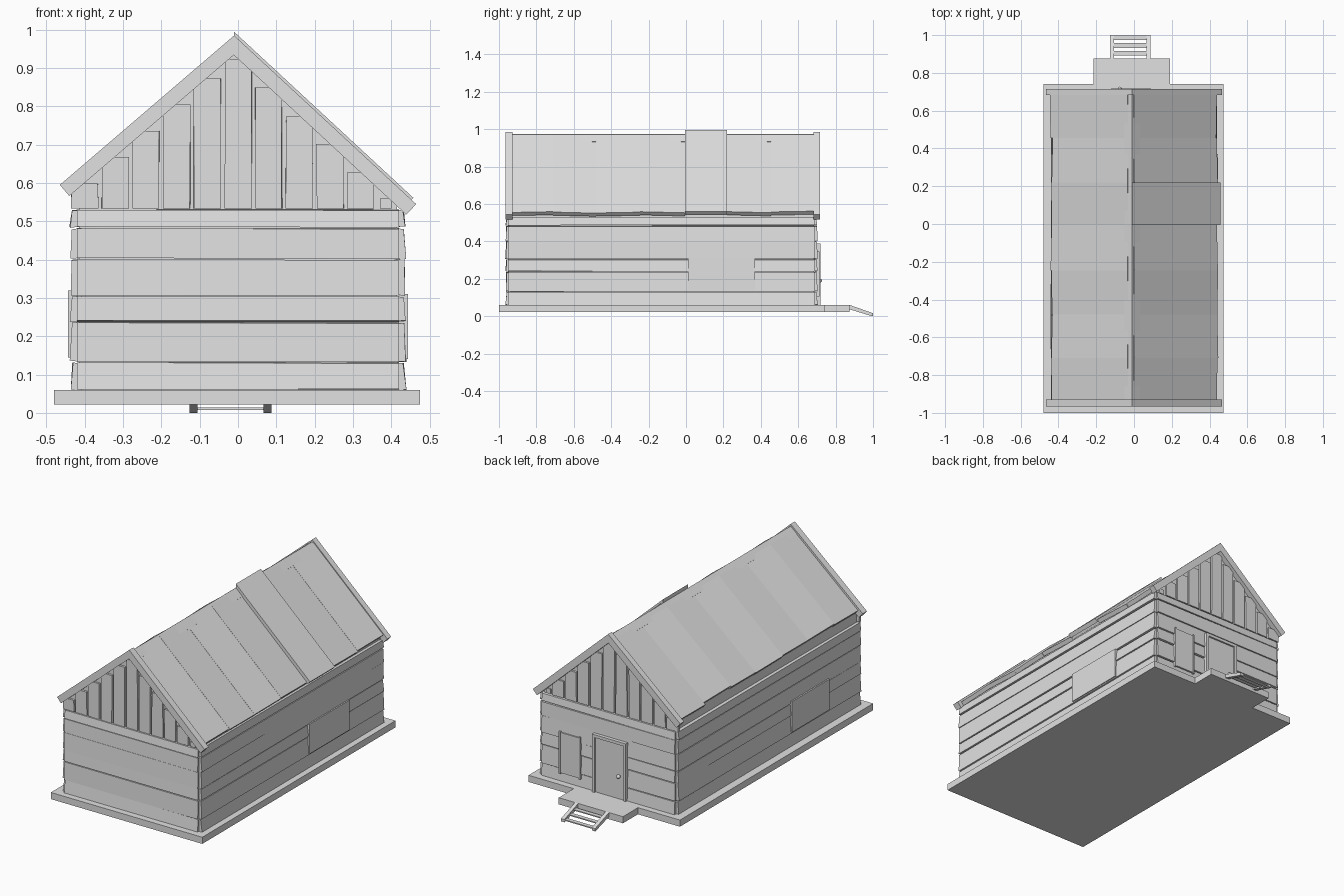
import bpy, bmesh, random
from mathutils import Vector

random.seed(4)
cube = bpy.data.objects.get("Cube")
if cube:
    bpy.data.objects.remove(cube, do_unlink=True)

grey = bpy.data.materials.new("plain_grey")
grey.use_nodes = True
colour = (0.75, 0.75, 0.75, 1)
grey.diffuse_color = colour
grey.node_tree.nodes["Principled BSDF"].inputs["Base Color"].default_value = colour


def finish(name, bm):
    bmesh.ops.recalc_face_normals(bm, faces=bm.faces)
    mesh = bpy.data.meshes.new(name)
    bm.to_mesh(mesh)
    bm.free()
    mesh.materials.append(grey)
    ob = bpy.data.objects.new(name, mesh)
    bpy.context.collection.objects.link(ob)
    return ob


def prism(name, profile, axis, a, b, wobble=0.0):
    """Extrude a closed 2D profile along an axis from a to b."""
    def point(p, d):
        p = [c + random.uniform(-wobble, wobble) for c in p]
        p.insert("xyz".index(axis), d)
        return Vector(p)
    bm = bmesh.new()
    start = [bm.verts.new(point(p, a)) for p in profile]
    end = [bm.verts.new(point(p, b)) for p in profile]
    bm.faces.new(start)
    bm.faces.new(end)
    n = len(profile)
    for i in range(n):
        j = (i + 1) % n
        bm.faces.new((start[i], start[j], end[j], end[i]))
    return finish(name, bm)


def box(name, x, y, z, wobble=0.0):
    profile = [(x[0], y[0]), (x[1], y[0]), (x[1], y[1]), (x[0], y[1])]
    return prism(name, profile, "z", z[0], z[1], wobble)


# Floor slab with porch, one outline
porch = [(-0.48, -1), (0.475, -1), (0.475, 0.74), (0.19, 0.74),
         (0.19, 0.875), (-0.215, 0.875), (-0.215, 0.74), (-0.48, 0.74)]
prism("floor_and_porch", porch, "z", 0.022, 0.06)

# Steps: two sloping stringers and three treads
stringer = [(0.865, 0.06), (0.875, 0.06), (1.0, 0.016), (1.0, 0.0), (0.985, 0.003), (0.865, 0.04)]
for side, x in (("right", -0.127), ("left", 0.067)):
    prism("step_stringer_" + side, stringer, "x", x, x + 0.021)
for i in range(3):
    y = 0.893 + 0.04 * i
    z = 0.042 - 0.014 * i
    box("step_tread", (-0.11, 0.07), (y, y + 0.024), (z - 0.006, z))

# House body behind the boards
RIDGE = Vector((-0.01, 0.985))
EAVES = {"right": Vector((-0.465, 0.595)), "left": Vector((0.465, 0.545))}
body = [(-0.415, 0.06), (0.415, 0.06), (0.415, 0.55), (-0.01, 0.943), (-0.415, 0.597)]
prism("house_body", body, "y", -0.945, 0.685)

# Horizontal wall boards, each leaning out a little at its lower edge
courses = [0.06, 0.135, 0.239, 0.307, 0.404, 0.485, 0.533]
for low, high in zip(courses, courses[1:]):
    top = high - 0.004

    def board(inner, outer):
        return [(inner, low), (outer, low), (outer - (outer - inner) * 0.2, top), (inner, top)]
    prism("front_wall_board", board(-0.94, -0.965), "x", -0.42, 0.42, 0.0025)
    prism("back_wall_board", board(0.68, 0.703), "x", -0.42, 0.42, 0.0025)
    prism("right_wall_board", board(-0.41, -0.438), "y", -0.952, 0.69, 0.0025)
    prism("left_wall_board", board(0.41, 0.438), "y", -0.952, 0.69, 0.0025)


def roof_z(x):
    eave = EAVES["right"] if x < RIDGE.x else EAVES["left"]
    return RIDGE.y + (x - RIDGE.x) * (eave.y - RIDGE.y) / (eave.x - RIDGE.x)


# Vertical gable boards with square tops stepping up to the ridge
for end, y in (("front", -0.957), ("back", 0.68)):
    for i in range(-5, 5):
        centre = 0.08 * i + 0.0
        half = 0.035
        top = roof_z(centre) - 0.052
        box(end + "_gable_board", (centre - half, centre + half), (y, y + 0.016),
            (0.533, top), 0.0015)
    half = 0.03
    box(end + "_gable_board", (0.4 - half, 0.4), (y, y + 0.012), (0.533, 0.56))


def roof_slab(name, side, u, y, lift, depth):
    """Slab on a roof slope: u runs ridge to eave, lift is given at both y ends."""
    run = EAVES[side] - RIDGE
    normal = Vector((-run.y, run.x)).normalized()
    if normal.y < 0:
        normal = -normal
    bm = bmesh.new()
    rings = []
    for yy, up in zip(y, lift):
        ring = []
        for uu, off in ((u[0], up), (u[1], up), (u[1], up - depth), (u[0], up - depth)):
            p = RIDGE + run * uu + normal * off
            # Keep the underside from crossing the ridge line
            if uu == 0:
                p = Vector((RIDGE.x, RIDGE.y + off / abs(normal.y)))
            ring.append(bm.verts.new((p.x, yy, p.y)))
        rings.append(ring)
    bm.faces.new(rings[0])
    bm.faces.new(rings[1])
    for i in range(4):
        j = (i + 1) % 4
        bm.faces.new((rings[0][i], rings[0][j], rings[1][j], rings[1][i]))
    finish(name, bm)


# Roof: end trims, ridge boards and seven overlapping sheets per slope
seams = [-0.93, -0.71, -0.48, -0.245, -0.005, 0.22, 0.455, 0.69]
for side in EAVES:
    roof_slab("front_roof_trim_" + side, side, (0, 1), (-0.966, -0.928), (0, 0), 0.038)
    roof_slab("back_roof_trim_" + side, side, (0, 1), (0.682, 0.716), (0, 0), 0.038)
    roof_slab("ridge_board_" + side, side, (0, 0.1), (-0.93, 0.69), (-0.009, -0.009), 0.02)
    for i, (a, b) in enumerate(zip(seams, seams[1:])):
        lift = (-0.004, -0.012) if i % 2 else (-0.011, -0.005)
        lower = 0.955 + random.uniform(-0.015, 0.015)
        upper = 0.06 if side == "right" else 0.03
        if side == "left" and i == 4:
            lift, upper, lower = (0.007, 0.007), 0.0, 0.975
        roof_slab("roof_sheet_" + side, side, (upper, lower), (a, b), lift, 0.024)

# Side windows, flat panels on the walls
box("left_window", (0.42, 0.444), (0.01, 0.37), (0.14, 0.31))
box("right_window", (-0.444, -0.42), (-0.66, -0.32), (0.145, 0.32))

# Back window with a slim surround
box("back_window", (0.175, 0.3), (0.69, 0.709), (0.11, 0.34))
for x in (0.17, 0.295):
    box("back_window_side", (x, x + 0.01), (0.69, 0.713), (0.105, 0.345))

# Door with frame and knob
box("door", (-0.11, 0.08), (0.69, 0.708), (0.06, 0.375))
for x in (-0.122, 0.075):
    box("door_jamb", (x, x + 0.015), (0.69, 0.718), (0.06, 0.385))
box("door_head", (-0.122, 0.09), (0.69, 0.718), (0.373, 0.39))
bpy.ops.mesh.primitive_uv_sphere_add(segments=12, ring_count=8, radius=0.011,
                                     location=(-0.075, 0.716, 0.19))
knob = bpy.context.object
knob.name = "door_knob"
knob.data.materials.append(grey)
bpy.ops.object.shade_smooth_by_angle()
